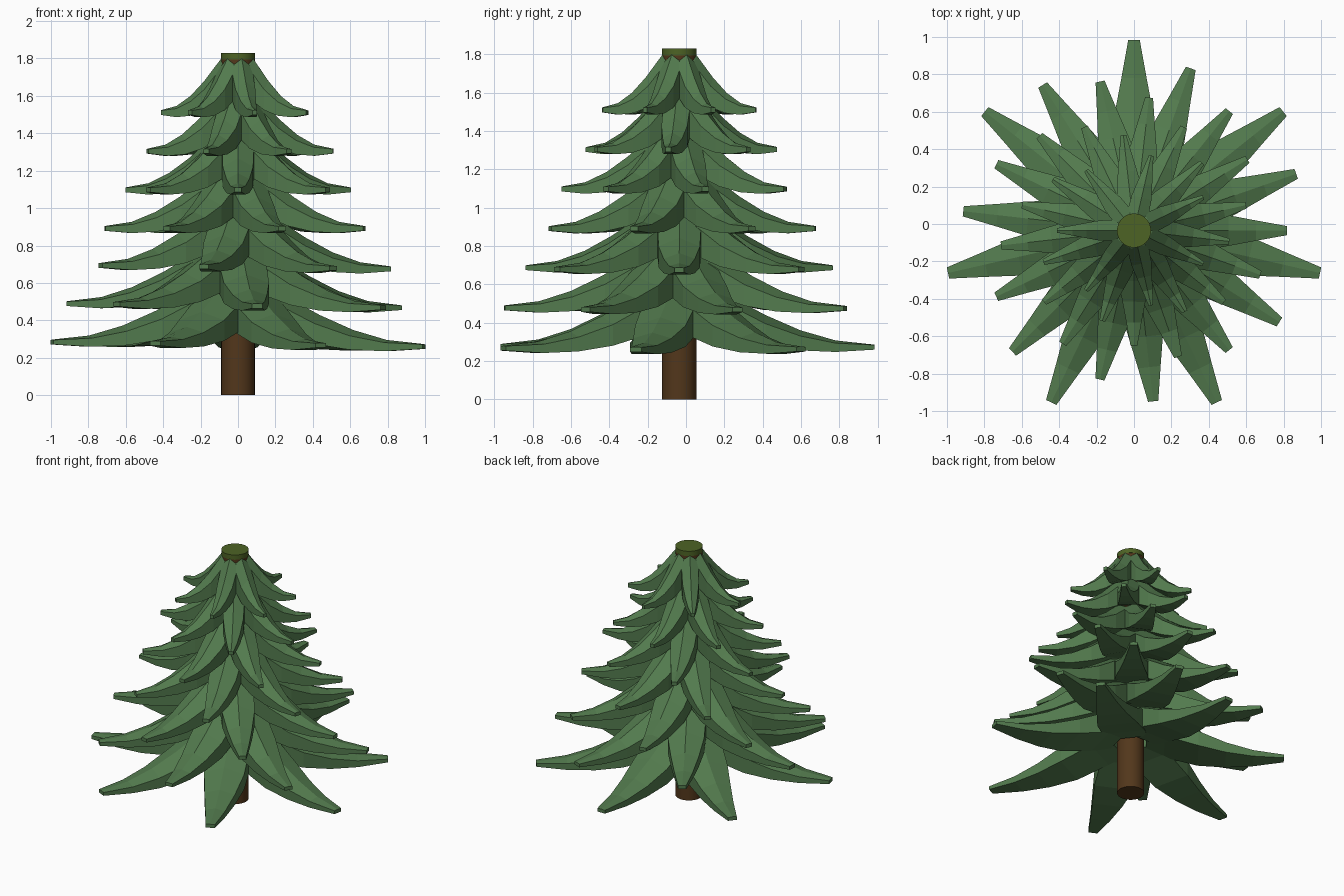
import bpy, bmesh, math

if "Cube" in bpy.data.objects:
    bpy.data.objects.remove(bpy.data.objects["Cube"])

def material(name, rgb):
    m = bpy.data.materials.new(name)
    m.diffuse_color = (*rgb, 1)
    m.use_nodes = True
    m.node_tree.nodes["Principled BSDF"].inputs["Base Color"].default_value = m.diffuse_color
    return m

green = material("needle_green", (0.085, 0.195, 0.075))
brown = material("bark_brown", (0.085, 0.038, 0.011))
olive = material("cap_olive", (0.075, 0.125, 0.018))

CY = -0.035          # trunk axis in y
TIERS, ARMS = 7, 7

def cylinder(name, r, z0, z1, mat):
    bpy.ops.mesh.primitive_cylinder_add(vertices=32, radius=r, depth=z1 - z0,
                                        location=(0, CY, (z0 + z1) / 2))
    ob = bpy.context.object
    ob.name = name
    ob.data.materials.append(mat)
    bpy.ops.object.shade_smooth_by_angle(angle=math.radians(40))

# trunk and the olive disc on its top
cylinder("trunk", 0.09, 0, 1.80, brown)
cylinder("trunk_top", 0.091, 1.795, 1.83, olive)

# branch sections: distance along, half width, ridge z, edge z, underside z
SECTIONS = [(0.10, 0.13, 0.295, 0.25, 0.09),
            (0.22, 0.14, 0.275, 0.225, 0.065),
            (0.44, 0.132, 0.155, 0.11, 0.0),
            (0.62, 0.10, 0.075, 0.045, -0.03),
            (0.80, 0.066, 0.022, 0.008, -0.038),
            (1.00, 0.030, 0.0, -0.002, -0.026)]

def add_branch(bm, radius, angle, z):
    c, s = math.cos(angle), math.sin(angle)
    rings = []
    for f, w, ridge, edge, low in SECTIONS:
        ring = []
        for v, h in ((-w, low), (w, low), (w, edge), (0, ridge), (-w, edge)):
            x, y = f * radius, v * radius
            ring.append(bm.verts.new((x * c - y * s, x * s + y * c + CY, z + h)))
        rings.append(ring)
    for a, b in zip(rings, rings[1:]):
        for i in range(5):
            j = (i + 1) % 5
            bm.faces.new((a[i], a[j], b[j], b[i]))
    bm.faces.new(rings[0])
    bm.faces.new(rings[-1])

# seven tiers of drooping branches, each narrower and turned against the last
for t in range(TIERS):
    bm = bmesh.new()
    radius = 1.02 - 0.1015 * t
    turn = math.radians(90 - 19.3 * t)
    for k in range(ARMS):
        ang = turn + math.tau * k / ARMS
        tilt = -0.012 * math.cos(ang) * radius if t < 3 else 0
        add_branch(bm, radius, ang, 0.285 + 0.2065 * t + tilt)
    bmesh.ops.recalc_face_normals(bm, faces=bm.faces)
    me = bpy.data.meshes.new(f"branch_tier_{t + 1}")
    bm.to_mesh(me)
    bm.free()
    me.materials.append(green)
    bpy.context.collection.objects.link(bpy.data.objects.new(me.name, me))
